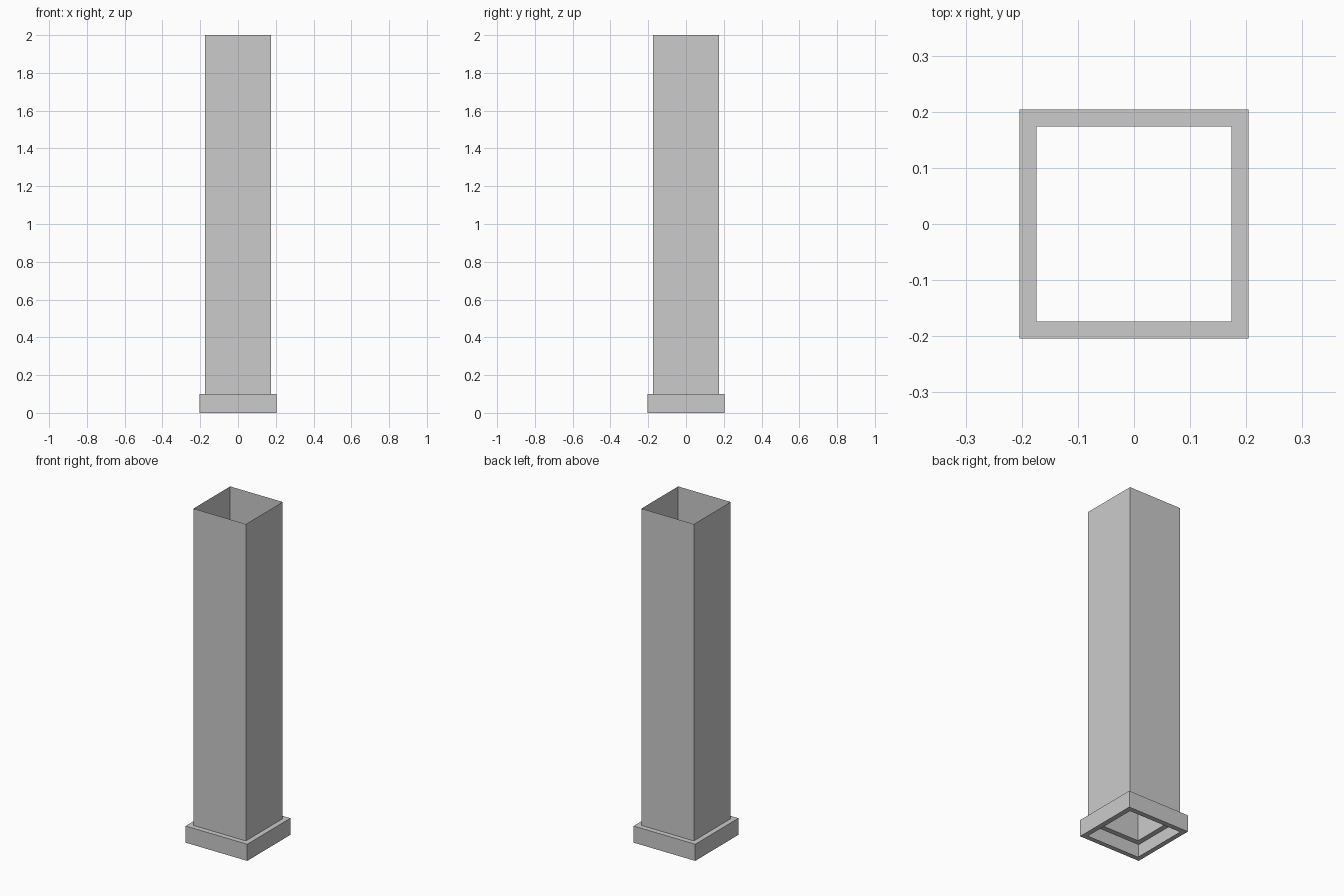
import bpy, bmesh

if "Cube" in bpy.data.objects:
    bpy.data.objects.remove(bpy.data.objects["Cube"])

SHAFT = 0.174   # half width of the hollow shaft
BASE = 0.2045   # half width of the base collar
BASE_H = 0.1
HEIGHT = 2.0


def square_sweep(name, profile):
    """Sweep a (half width, z) profile around a square as an open sheet."""
    bm = bmesh.new()
    rings = [[bm.verts.new((sx * r, sy * r, z))
              for sx, sy in ((-1, -1), (1, -1), (1, 1), (-1, 1))]
             for r, z in profile]
    for low, high in zip(rings, rings[1:]):
        for i in range(4):
            j = (i + 1) % 4
            bm.faces.new((low[i], low[j], high[j], high[i]))
    mesh = bpy.data.meshes.new(name)
    bm.to_mesh(mesh)
    bm.free()
    obj = bpy.data.objects.new(name, mesh)
    bpy.context.collection.objects.link(obj)
    return obj


# Hollow base collar: bottom rim, outer wall, top ledge (open on the inside)
square_sweep("base_collar", [(SHAFT, 0), (BASE, 0), (BASE, BASE_H), (SHAFT, BASE_H)])

# Thin-walled square shaft, open at both ends
square_sweep("shaft", [(SHAFT, BASE_H), (SHAFT, HEIGHT)])
